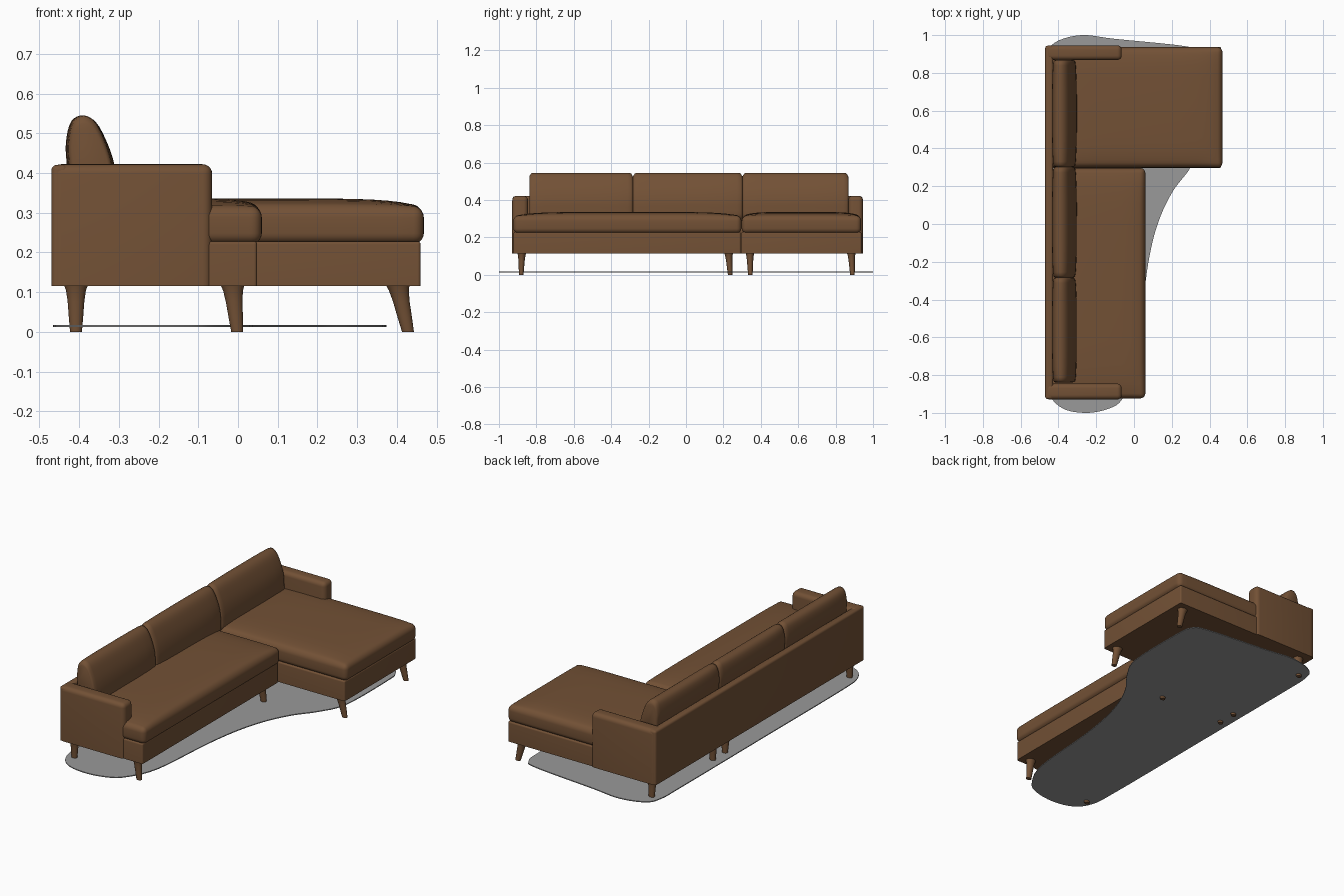
import bpy, bmesh, math
from mathutils import Vector

cube = bpy.data.objects.get("Cube")
if cube:
    bpy.data.objects.remove(cube, do_unlink=True)


def material(name, rgb):
    m = bpy.data.materials.new(name)
    m.use_nodes = True
    m.diffuse_color = (*rgb, 1)
    m.node_tree.nodes["Principled BSDF"].inputs["Base Color"].default_value = (*rgb, 1)
    return m


LEATHER = material("brown leather", (0.17, 0.082, 0.036))
GREY = material("grey rug", (0.32, 0.32, 0.32))


def finish(bm, name, mat, angle=40):
    bmesh.ops.recalc_face_normals(bm, faces=bm.faces)
    mesh = bpy.data.meshes.new(name)
    bm.to_mesh(mesh)
    bm.free()
    mesh.materials.append(mat)
    ob = bpy.data.objects.new(name, mesh)
    bpy.context.collection.objects.link(ob)
    bpy.ops.object.select_all(action='DESELECT')
    ob.select_set(True)
    bpy.context.view_layer.objects.active = ob
    bpy.ops.object.shade_smooth_by_angle(angle=math.radians(angle))
    return ob


def box(lo, hi, radius, flat_bottom):
    """Box between two corners with rounded edges."""
    lo, hi = Vector(lo), Vector(hi)
    bm = bmesh.new()
    bmesh.ops.create_cube(bm, size=1)
    for v in bm.verts:
        v.co = Vector([(l + h) / 2 + c * (h - l) for l, h, c in zip(lo, hi, v.co)])
    edges = [e for e in bm.edges
             if not (flat_bottom and all(v.co.z < lo.z + 0.001 for v in e.verts))]
    bmesh.ops.bevel(bm, geom=edges, offset=radius, segments=5, profile=0.5, affect='EDGES')
    return bm


def panel(name, lo, hi, radius):
    return finish(box(lo, hi, radius, True), name, LEATHER)


def seat_cushion(name, lo, hi, crown):
    """Rounded box whose top swells toward the middle."""
    bm = box(lo, hi, 0.026, False)
    mid = [(a + b) / 2 for a, b in zip(lo, hi)]
    half = [(b - a) / 2 for a, b in zip(lo, hi)]
    for axis in (0, 1):
        for u in (0, 0.5, 0.7, 0.8, 0.87):
            for s in (-1, 1):
                co, no = Vector(mid), Vector((0, 0, 0))
                co[axis] += s * u * half[axis]
                no[axis] = 1
                bmesh.ops.bisect_plane(bm, geom=bm.verts[:] + bm.edges[:] + bm.faces[:],
                                       plane_co=co, plane_no=no, dist=1e-5)
    for v in bm.verts:
        u, w, h = [(v.co[i] - mid[i]) / half[i] for i in range(3)]
        if h > 0:
            v.co.z += crown * h * max(0, 1 - u ** 6) * max(0, 1 - w ** 6)
    return finish(bm, name, LEATHER, 60)


def loft(rings):
    """Skin closed rings of equal length and cap both ends."""
    bm = bmesh.new()
    loops = [[bm.verts.new(p) for p in ring] for ring in rings]
    n = len(loops[0])
    for a, b in zip(loops, loops[1:]):
        for i in range(n):
            bm.faces.new((a[i], a[(i + 1) % n], b[(i + 1) % n], b[i]))
    bm.faces.new(loops[0])
    bm.faces.new(loops[-1])
    return bm


def smooth_loop(points, steps):
    """Closed Catmull-Rom curve through 2D points."""
    pts = [Vector(p) for p in points]
    n, out = len(pts), []
    for i in range(n):
        a, b, c, d = (pts[(i + k) % n] for k in (-1, 0, 1, 2))
        for s in range(steps):
            t = s / steps
            out.append(0.5 * (2 * b + (c - a) * t + (2 * a - 5 * b + 4 * c - d) * t * t
                              + (3 * b - a - 3 * c + d) * t ** 3))
    return out


# Frame: back panel, arms and the two bases
panel("back_panel", (-0.47, -0.927, 0.115), (-0.428, 0.944, 0.42), 0.013)
panel("right_arm", (-0.469, -0.929, 0.115), (-0.065, -0.845, 0.422), 0.024)
panel("left_arm", (-0.469, 0.868, 0.115), (-0.065, 0.946, 0.422), 0.024)
panel("main_base", (-0.45, -0.922, 0.115), (0.048, 0.292, 0.228), 0.008)
panel("chaise_base", (-0.45, 0.296, 0.115), (0.46, 0.938, 0.228), 0.008)

# Seat cushions
seat_cushion("main_seat_cushion", (-0.44, -0.923, 0.222), (0.06, 0.296, 0.314), 0.022)
seat_cushion("chaise_seat_cushion", (-0.44, 0.298, 0.222), (0.468, 0.936, 0.314), 0.022)

# Back cushions: leaning profile (x, z), shrinking at both ends
profile = smooth_loop([(-0.415, 0.30), (-0.431, 0.42), (-0.433, 0.48), (-0.42, 0.53),
                       (-0.39, 0.545), (-0.357, 0.527), (-0.329, 0.475), (-0.311, 0.42),
                       (-0.304, 0.36), (-0.315, 0.30)], 4)
stations = [(-1, 0.72), (-0.99, 0.82), (-0.965, 0.88), (-0.9, 0.92), (-0.7, 0.97), (-0.35, 1)]
stations += [(-t, s) for t, s in reversed(stations)]
for side, y0, y1 in (("right", -0.838, -0.284), ("middle", -0.284, 0.302), ("left", 0.302, 0.868)):
    yc, yh = (y0 + y1) / 2, (y1 - y0) / 2
    rings = []
    for t, s in stations:
        drop = 0.02 * max(0, abs(t) - 0.96) / 0.04
        rings.append([(-0.372 + (p.x + 0.372) * s, yc + t * yh,
                       p.y - drop * max(0, (p.y - 0.42) / 0.125)) for p in profile])
    finish(loft(rings), side + "_back_cushion", LEATHER, 60)


# Tapered legs, flared at the top and splayed toward the foot
def leg(name, x, y, dx, dy):
    rings = []
    for t, r in ((0, 0.030), (0.12, 0.025), (0.35, 0.021), (0.7, 0.018), (1, 0.015)):
        rings.append([(x + dx * t + r * math.cos(a), y + dy * t + 0.8 * r * math.sin(a), 0.118 * (1 - t))
                      for a in (i * math.tau / 16 for i in range(16))])
    finish(loft(rings), name, LEATHER)


for name, y, dy, front_x, splay in (("main_right", -0.878, -0.003, -0.014, 0.012),
                                    ("main_left", 0.228, 0.008, -0.014, 0.012),
                                    ("chaise_right", 0.342, 0.002, 0.402, 0.026),
                                    ("chaise_left", 0.884, 0.006, 0.402, 0.026)):
    leg(name + "_back_leg", -0.408, y, 0, dy)
    leg(name + "_front_leg", front_x, y, splay, dy)

# Thin rug with a free-form outline
outline = smooth_loop([(-0.46, 0.88), (-0.42, 0.96), (-0.28, 1.0), (-0.1, 0.98), (0.28, 0.94),
                       (0.355, 0.9), (0.372, 0.8), (0.365, 0.45), (0.30, 0.30), (0.21, 0.18),
                       (0.14, 0.04), (0.09, -0.13), (0.055, -0.36), (0.02, -0.75), (-0.06, -0.925),
                       (-0.14, -0.98), (-0.26, -1.0), (-0.38, -0.975), (-0.45, -0.89), (-0.465, -0.7),
                       (-0.465, 0), (-0.465, 0.7)], 5)
finish(loft([[(p.x, p.y, z) for p in outline] for z in (0.012, 0.017)]), "rug", GREY)
